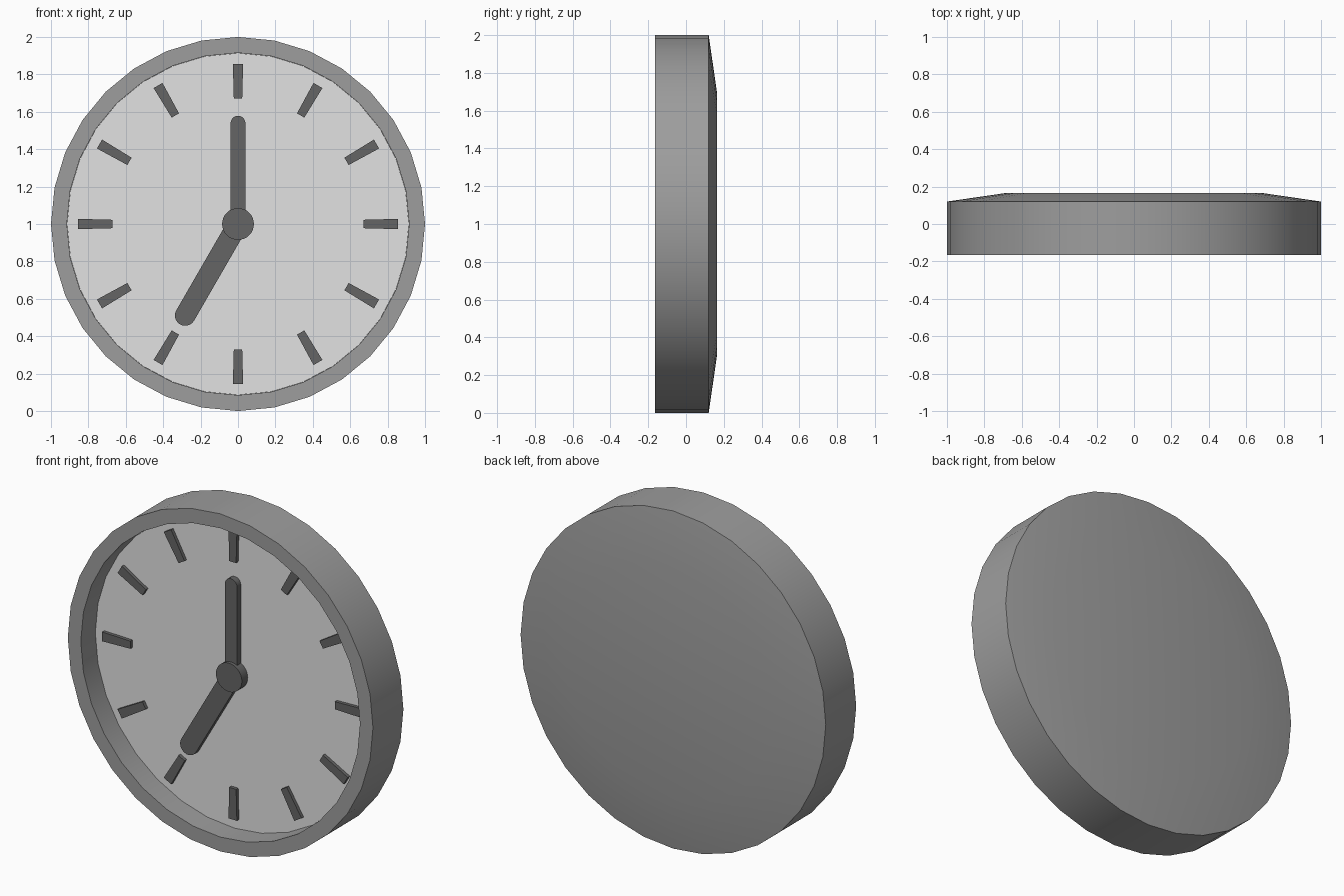
import bpy, bmesh, math

if "Cube" in bpy.data.objects:
    bpy.data.objects.remove(bpy.data.objects["Cube"])

SIDES = 32
DIAL_Y = -0.03


def material(name, v):
    m = bpy.data.materials.new(name)
    m.diffuse_color = (v, v, v, 1)
    m.use_nodes = True
    m.node_tree.nodes["Principled BSDF"].inputs["Base Color"].default_value = m.diffuse_color
    return m


rim_grey = material("rim grey", 0.34)
dial_grey = material("dial light grey", 0.76)
mark_grey = material("hand dark grey", 0.13)


def loft(name, rings, mat):
    """Skin a list of equal-length point rings and cap both ends."""
    bm = bmesh.new()
    loops = [[bm.verts.new(p) for p in ring] for ring in rings]
    n = len(loops[0])
    for a, b in zip(loops, loops[1:]):
        for i in range(n):
            j = (i + 1) % n
            bm.faces.new((a[i], a[j], b[j], b[i]))
    bm.faces.new(loops[0])
    bm.faces.new(loops[-1])
    bmesh.ops.recalc_face_normals(bm, faces=bm.faces)
    me = bpy.data.meshes.new(name)
    bm.to_mesh(me)
    bm.free()
    me.shade_smooth()
    me.set_sharp_from_angle(angle=math.radians(30))
    me.materials.append(mat)
    ob = bpy.data.objects.new(name, me)
    bpy.context.collection.objects.link(ob)
    return ob


def ring(r, y, n=SIDES):
    return [(r * math.sin(math.tau * i / n), y, 1 + r * math.cos(math.tau * i / n))
            for i in range(n)]


def plate(name, outline, angle, y0, y1, mat):
    """Extrude an outline (across, outward) turned clockwise from twelve."""
    s, c = math.sin(angle), math.cos(angle)
    pts = [(u * c + v * s, 1 - u * s + v * c) for u, v in outline]
    return loft(name, [[(x, y, z) for x, z in pts] for y in (y0, y1)], mat)


def hand(name, half, length, angle, y0, y1):
    """Straight bar with a rounded tip."""
    tip = [(half * math.cos(math.pi * i / 10), length + half * math.sin(math.pi * i / 10))
           for i in range(11)]
    return plate(name, [(-half, 0), (half, 0)] + tip, angle, y0, y1, mark_grey)


# Case: recessed front, raised rim, bevelled back
case = [(0.915, DIAL_Y + 0.01), (0.915, -0.165), (1, -0.165), (1, 0.12), (0.69, 0.165)]
loft("case", [ring(r, y) for r, y in case], rim_grey)

# Dial
loft("dial", [ring(0.914, DIAL_Y), ring(0.914, 0.0)], dial_grey)

# Tapered hour marks
for k in range(12):
    plate(f"hour_mark_{k + 1}",
          [(-0.0225, 0.67), (0.0225, 0.67), (0.0275, 0.855), (-0.0275, 0.855)],
          math.tau * (k + 1) / 12, DIAL_Y + 0.005, -0.05, mark_grey)

# Hands and centre hub
hand("minute_hand", 0.04, 0.538, 0, DIAL_Y + 0.005, -0.066)
hand("hour_hand", 0.055, 0.565, math.radians(210), DIAL_Y + 0.005, -0.06)
loft("hub", [ring(0.085, DIAL_Y + 0.005), ring(0.085, -0.085)], mark_grey)
